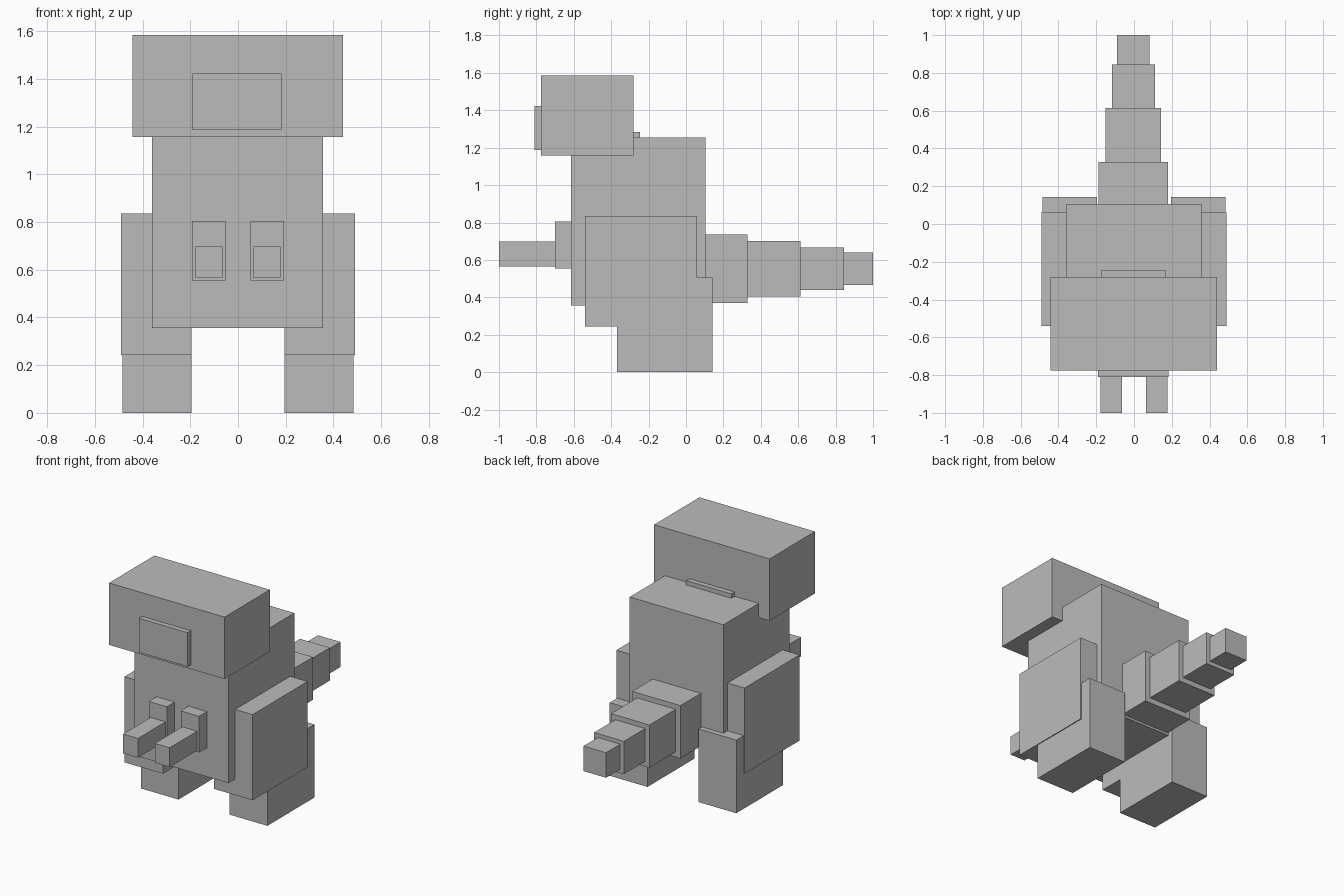
import bpy
import bmesh

cube = bpy.data.objects.get("Cube")
if cube:
    bpy.data.objects.remove(cube, do_unlink=True)

# Single plain grey
GREY = (0.5, 0.5, 0.5, 1.0)
grey = bpy.data.materials.new("plain_grey")
grey.use_nodes = True
grey.diffuse_color = GREY
bsdf = next(n for n in grey.node_tree.nodes if n.type == 'BSDF_PRINCIPLED')
bsdf.inputs["Base Color"].default_value = GREY


def box(name, x, y, z):
    """Flat-faced box spanning the given (min, max) ranges."""
    bm = bmesh.new()
    bmesh.ops.create_cube(bm, size=1.0)
    for v in bm.verts:
        v.co = [(lo + hi) / 2 + c * (hi - lo)
                for c, (lo, hi) in zip(v.co, (x, y, z))]
    mesh = bpy.data.meshes.new(name)
    bm.to_mesh(mesh)
    bm.free()
    mesh.materials.append(grey)
    obj = bpy.data.objects.new(name, mesh)
    bpy.context.collection.objects.link(obj)
    return obj


def pair(name, x, y, z):
    """Matching boxes on the left (+x) and right (-x)."""
    box("left_" + name, x, y, z)
    box("right_" + name, (-x[1], -x[0]), y, z)


# Torso, neck and head
box("body", (-0.36, 0.357), (-0.615, 0.105), (0.355, 1.255))
box("neck", (-0.175, 0.17), (-0.60, -0.245), (1.20, 1.285))
box("head", (-0.443, 0.44), (-0.775, -0.28), (1.157, 1.585))
box("snout", (-0.19, 0.182), (-0.81, -0.74), (1.187, 1.422))

# Legs: broad thighs over blocky feet
pair("thigh", (0.195, 0.49), (-0.54, 0.06), (0.243, 0.835))
pair("foot", (0.195, 0.484), (-0.37, 0.142), (0.0, 0.505))

# Small arms reaching forward
pair("upper_arm", (0.053, 0.192), (-0.70, -0.59), (0.555, 0.805))
pair("forearm", (0.064, 0.178), (-1.0, -0.68), (0.565, 0.698))

# Tail segments tapering to the rear: half width, y range, z range
tail = [
    (0.184, (0.08, 0.328), (0.37, 0.735)),
    (0.147, (0.30, 0.613), (0.405, 0.70)),
    (0.114, (0.59, 0.845), (0.44, 0.667)),
    (0.086, (0.82, 1.0), (0.467, 0.64)),
]
for i, (w, y, z) in enumerate(tail, 1):
    box(f"tail_segment_{i}", (-w - 0.003, w - 0.003), y, z)
